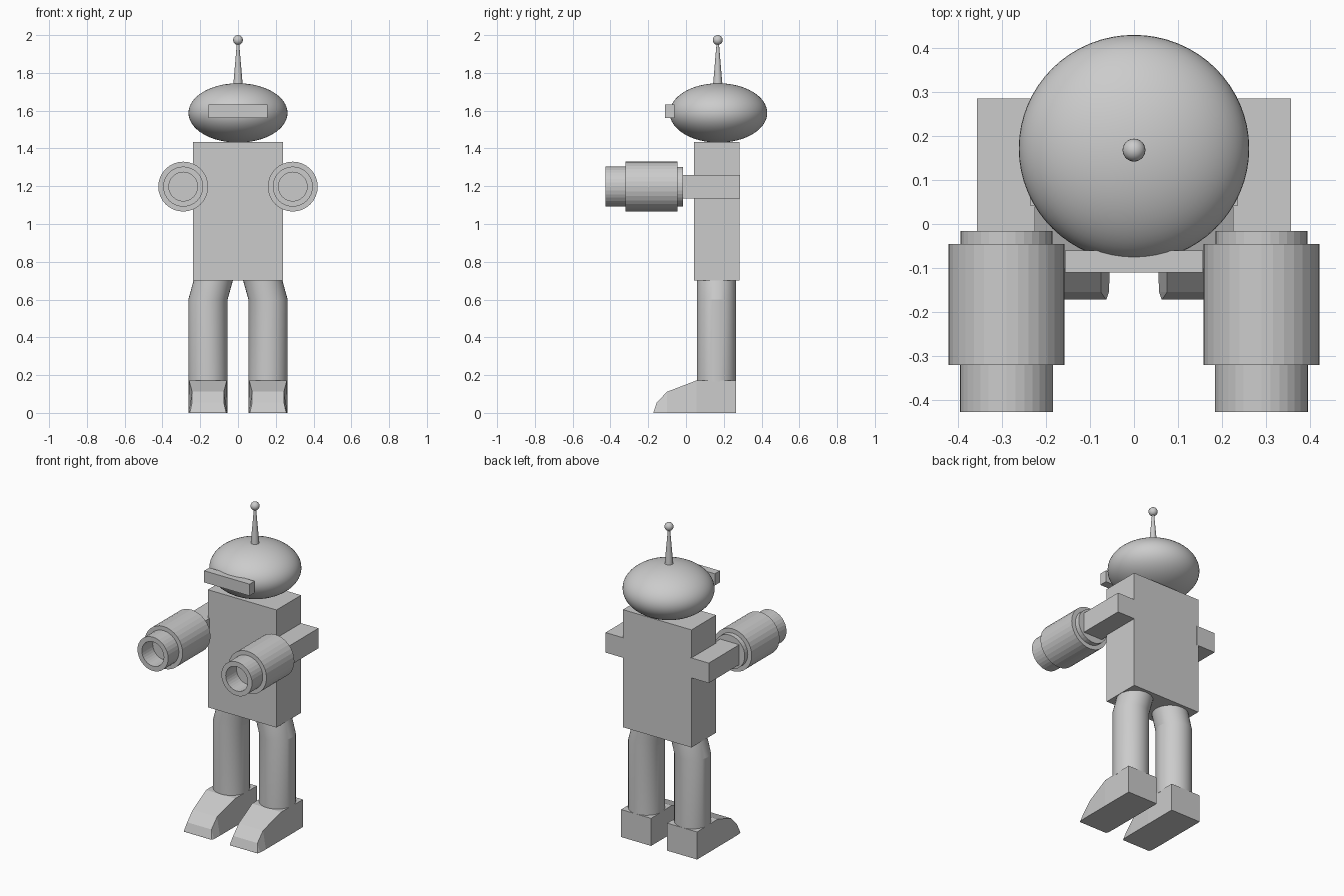
import bpy, bmesh
from math import radians, cos, sin, tau

if "Cube" in bpy.data.objects:
    bpy.data.objects.remove(bpy.data.objects["Cube"])

CY = 0.165  # depth of the head, antenna and leg axes


def finish(name, bm, smooth=None):
    bmesh.ops.recalc_face_normals(bm, faces=bm.faces)
    mesh = bpy.data.meshes.new(name)
    bm.to_mesh(mesh)
    bm.free()
    ob = bpy.data.objects.new(name, mesh)
    bpy.context.collection.objects.link(ob)
    if smooth:
        bpy.ops.object.select_all(action='DESELECT')
        bpy.context.view_layer.objects.active = ob
        ob.select_set(True)
        bpy.ops.object.shade_smooth_by_angle(angle=radians(smooth))
    return ob


def box(name, lo, hi):
    bm = bmesh.new()
    bmesh.ops.create_cube(bm, size=1)
    for v in bm.verts:
        v.co = [(a + b) / 2 + c * (b - a) for a, b, c in zip(lo, hi, v.co)]
    return finish(name, bm)


def ball(name, center, radii, u, v):
    bm = bmesh.new()
    bmesh.ops.create_uvsphere(bm, u_segments=u, v_segments=v, radius=1)
    for p in bm.verts:
        p.co = [c + r * k for c, r, k in zip(center, radii, p.co)]
    return finish(name, bm, 40)


def loft(name, rings, smooth=None):
    """Skin equal-length rings of points and cap both ends."""
    bm = bmesh.new()
    loops = [[bm.verts.new(p) for p in ring] for ring in rings]
    n = len(loops[0])
    for a, b in zip(loops, loops[1:]):
        for i in range(n):
            j = (i + 1) % n
            bm.faces.new((a[i], a[j], b[j], b[i]))
    bm.faces.new(loops[0])
    bm.faces.new(loops[-1])
    return finish(name, bm, smooth)


def ring_z(x, y, z, r, n=32):
    return [(x + r * cos(tau * i / n), y + r * sin(tau * i / n), z) for i in range(n)]


def ring_y(x, y, z, r, n=32):
    return [(x + r * cos(tau * i / n), y, z + r * sin(tau * i / n)) for i in range(n)]


# Torso
box("torso", (-0.237, 0.042, 0.70), (0.237, 0.284, 1.435))

# Head, visor and antenna
ball("head", (0, 0.172, 1.588), (0.262, 0.258, 0.157), 64, 32)
box("visor", (-0.157, -0.11, 1.56), (0.157, -0.06, 1.633))
loft("antenna", [ring_z(0, 0.168, 1.735, 0.025), ring_z(0, 0.168, 1.96, 0.006)], 40)
ball("antenna_tip", (0, 0.168, 1.974), (0.026,) * 3, 24, 12)

# Forearm sleeve profile: (y, radius), ending in a blind bore
SLEEVE = [(-0.016, 0.105), (-0.046, 0.105), (-0.046, 0.132), (-0.321, 0.132),
          (-0.321, 0.106), (-0.427, 0.106), (-0.427, 0.076), (-0.32, 0.076)]
# Foot sections: (y, top height, top inset, bottom inset)
FOOT = [(0.266, 0.172, 0, 0), (0.056, 0.172, 0.004, 0), (-0.10, 0.112, 0.02, 0),
        (-0.155, 0.055, 0.02, 0.002), (-0.172, 0.004, 0.009, 0.008)]

for s, side in ((-1, "left"), (1, "right")):
    # Arm
    xs = sorted((s * 0.225, s * 0.357))
    box(side + "_upper_arm", (xs[0], -0.02, 1.135), (xs[1], 0.285, 1.26))
    loft(side + "_forearm", [ring_y(s * 0.29, y, 1.198, r) for y, r in SLEEVE])
    # Leg, leaning inward at the hip
    loft(side + "_leg", [ring_z(s * 0.159, CY - 0.003, 0.165, 0.104),
                         ring_z(s * 0.159, CY - 0.003, 0.60, 0.104),
                         ring_z(s * 0.13, CY - 0.003, 0.705, 0.104)], 14)
    # Foot
    c, w = s * 0.159, 0.104
    loft(side + "_foot", [[(c - w + b, y, 0), (c + w - b, y, 0),
                           (c + w - t, y, h), (c - w + t, y, h)]
                          for y, h, t, b in FOOT])
